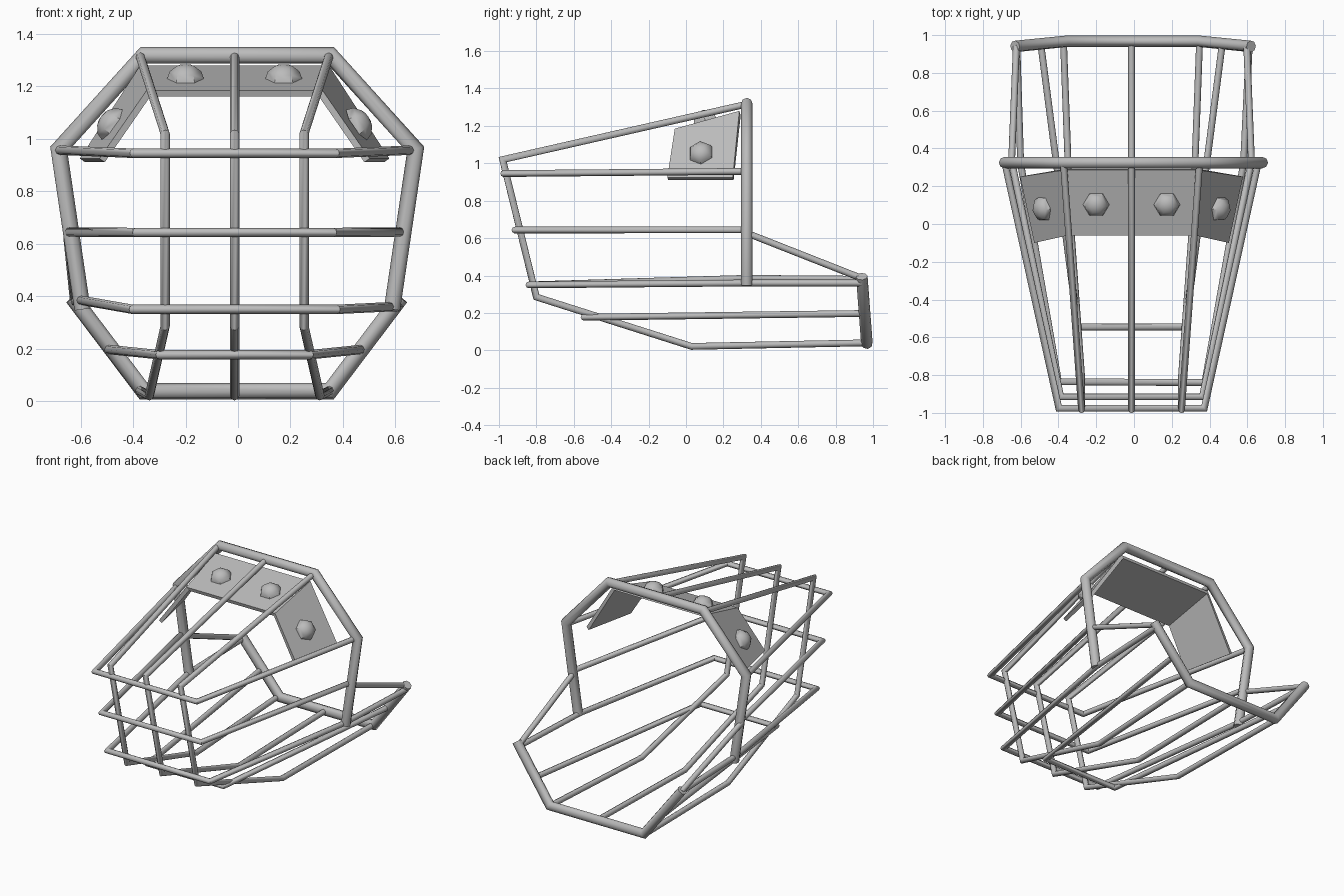
import bpy, bmesh, math
from mathutils import Vector, Matrix

cube = bpy.data.objects.get("Cube")
if cube:
    bpy.data.objects.remove(cube, do_unlink=True)

steel = bpy.data.materials.new("grey_steel")
steel.use_nodes = True
grey = (0.5, 0.5, 0.5, 1)
steel.diffuse_color = grey
steel.node_tree.nodes["Principled BSDF"].inputs["Base Color"].default_value = grey

THIN, THICK, SHIFT = 0.018, 0.031, -0.013


def finish(name, bm, smooth=True):
    mesh = bpy.data.meshes.new(name)
    bm.to_mesh(mesh)
    bm.free()
    obj = bpy.data.objects.new(name, mesh)
    bpy.context.collection.objects.link(obj)
    mesh.materials.append(steel)
    bpy.ops.object.select_all(action='DESELECT')
    obj.select_set(True)
    bpy.context.view_layer.objects.active = obj
    if smooth:
        bpy.ops.object.shade_smooth_by_angle(angle=math.radians(50))
    return obj


def tube(name, points, radius, sides=8):
    """Round bar along a path, with mitred corners and capped ends."""
    pts = [Vector(p) for p in points]
    dirs = [(b - a).normalized() for a, b in zip(pts, pts[1:])]
    bm = bmesh.new()
    u = dirs[0].orthogonal().normalized()
    w = dirs[0].cross(u)
    angles = [2 * math.pi * i / sides for i in range(sides)]
    coords = [pts[0] + radius * (math.cos(a) * u + math.sin(a) * w) for a in angles]
    rings = [[bm.verts.new(c) for c in coords]]
    for i, d in enumerate(dirs):
        p = pts[i + 1]
        n = d + dirs[i + 1] if i + 1 < len(dirs) else d
        coords = [c + d * ((p - c).dot(n) / d.dot(n)) for c in coords]
        rings.append([bm.verts.new(c) for c in coords])
    for a, b in zip(rings, rings[1:]):
        for i in range(sides):
            j = (i + 1) % sides
            bm.faces.new((a[i], a[j], b[j], b[i]))
    bm.faces.new(rings[0][::-1])
    bm.faces.new(rings[-1])
    bmesh.ops.recalc_face_normals(bm, faces=bm.faces)
    return finish(name, bm)


def across(half, shift=SHIFT):
    """Path from the right end to the left end, mirrored from one half."""
    right = [(-x + shift, y, z) for x, y, z in half]
    left = [(x + shift, y, z) for x, y, z in half]
    return right + left[::-1]


# Main hoop and the lower rear hoop
tube("main_hoop", across([(0.59, 0.325, 0.35), (0.68, 0.325, 0.96),
                          (0.355, 0.325, 1.319)], -0.003), THICK)
tube("rear_hoop", across([(0.625, 0.94, 0.395), (0.355, 0.967, 0.038)], -0.005), THICK)

# Horizontal bars wrapping around the front
tube("upper_bar", across([(0.67, 0.32, 0.957), (0.385, -0.975, 0.945)]), THIN)
tube("middle_bar", across([(0.61, 0.94, 0.385), (0.635, 0.33, 0.625),
                           (0.63, 0.31, 0.645), (0.375, -0.915, 0.643)]), THIN)
tube("lower_bar", [(-0.62, 0.94, 0.38), (-0.60, 0.32, 0.385), (-0.40, -0.835, 0.35),
                   (0.375, -0.84, 0.35), (0.58, 0.32, 0.36), (0.61, 0.94, 0.36)], THIN)
tube("bottom_bar", across([(0.48, 0.95, 0.197), (0.285, -0.545, 0.177)]), THIN)

# Bars running from the top, down the front and back underneath
for name, side in (("right", -1), ("centre", 0), ("left", 1)):
    path = [(0.36, 0.32, 1.315), (0.265, -0.98, 1.02), (0.265, -0.80, 0.285),
            (0.325, 0.03, 0.021), (0.36, 0.96, 0.04)]
    tube(name + "_long_bar", [(side * x + SHIFT, y, z) for x, y, z in path], THIN)

# Folded brow plate under the main hoop
rear = across([(0.59, 0.25, 0.925), (0.36, 0.285, 1.28)])
front = across([(0.515, -0.10, 0.925), (0.335, -0.06, 1.185)])
bm = bmesh.new()
rear_v = [bm.verts.new(p) for p in rear]
front_v = [bm.verts.new(p) for p in front]
for i in range(3):
    bm.faces.new((front_v[i], front_v[i + 1], rear_v[i + 1], rear_v[i]))
bm.normal_update()
normals = [f.normal.copy() for f in bm.faces]
plate = finish("brow_plate", bm, smooth=False)
solid = plate.modifiers.new("thickness", 'SOLIDIFY')
solid.thickness = 0.025
solid.offset = -1
solid.use_even_offset = True


def bolt(name, spot, normal):
    """Six-sided domed bolt head standing on the plate."""
    bm = bmesh.new()
    bmesh.ops.create_uvsphere(bm, u_segments=6, v_segments=6, radius=0.07)
    low = [v for v in bm.verts if v.co.z < -0.01]
    bmesh.ops.delete(bm, geom=low, context='VERTS')
    bmesh.ops.holes_fill(bm, edges=bm.edges[:], sides=6)
    bmesh.ops.scale(bm, vec=(1, 1, 0.8), verts=bm.verts)
    x_axis = (Vector((0, 1, 0)) - normal * normal.y).normalized()
    y_axis = normal.cross(x_axis)
    turn = Matrix((x_axis, y_axis, normal)).transposed().to_4x4()
    bm.transform(Matrix.Translation(spot) @ turn)
    finish(name, bm)


def on_panel(i, s):
    """Point on a plate panel, a fraction s along it and halfway back."""
    a = Vector(rear[i]).lerp(Vector(rear[i + 1]), s)
    b = Vector(front[i]).lerp(Vector(front[i + 1]), s)
    return a.lerp(b, 0.53)


for name, panel, s in (("right_outer", 0, 0.42), ("right_inner", 1, 0.23),
                       ("left_inner", 1, 0.77), ("left_outer", 2, 0.58)):
    bolt(name + "_bolt", on_panel(panel, s), normals[panel])
